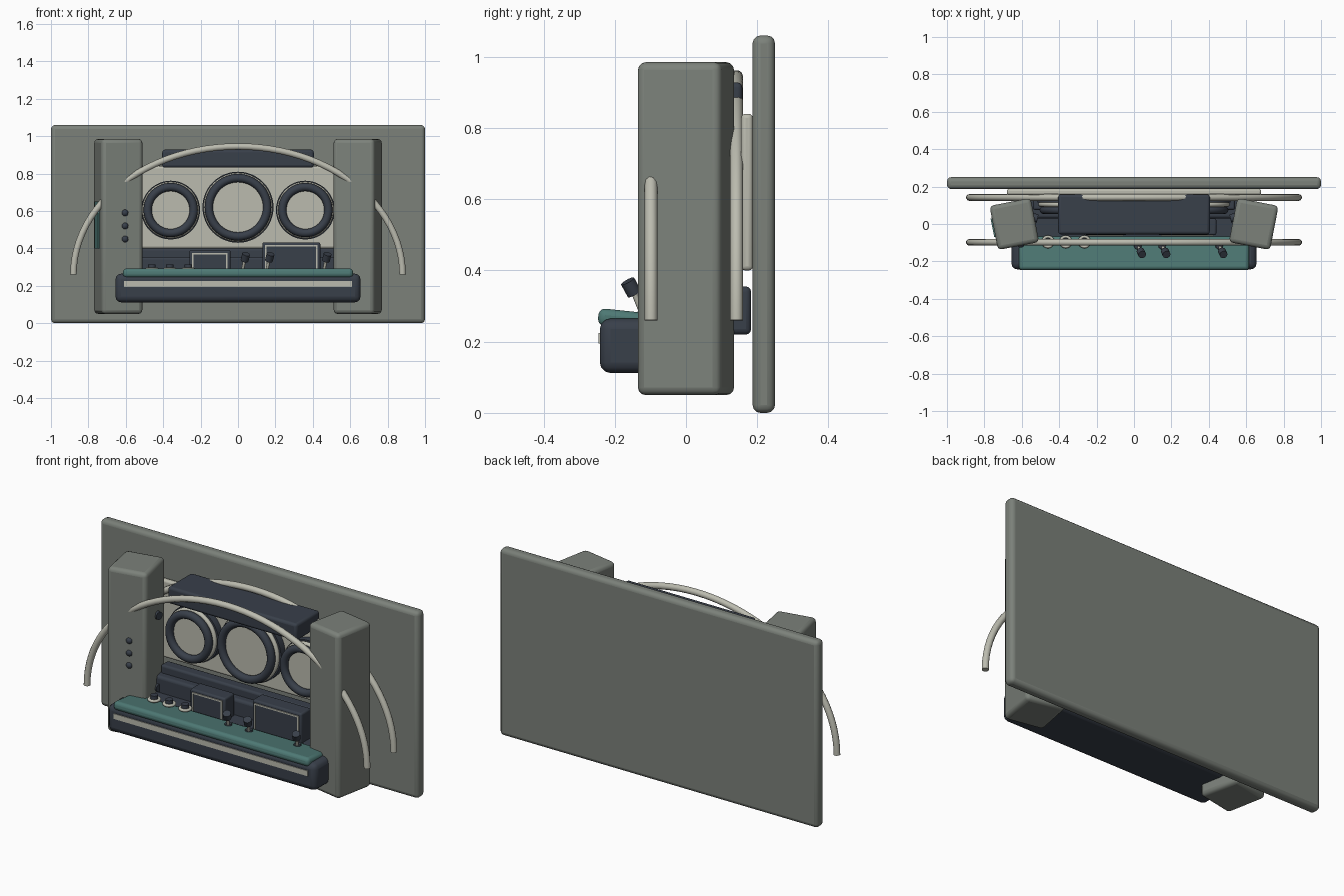
import bpy
from math import radians, cos, sin, pi
from mathutils import Vector

if "Cube" in bpy.data.objects:
    bpy.data.objects.remove(bpy.data.objects["Cube"])


def material(name, rgb):
    m = bpy.data.materials.new(name)
    m.use_nodes = True
    m.diffuse_color = (*rgb, 1)
    m.node_tree.nodes["Principled BSDF"].inputs["Base Color"].default_value = (*rgb, 1)
    return m


GREY = material("warm grey", (0.20, 0.22, 0.195))
BEIGE = material("pale beige", (0.50, 0.50, 0.43))
DARK = material("dark slate", (0.04, 0.05, 0.068))
TEAL = material("muted teal", (0.075, 0.19, 0.175))


def finish(name, mat):
    ob = bpy.context.object
    ob.name = name
    ob.data.materials.append(mat)
    bpy.ops.object.shade_smooth_by_angle(angle=radians(35))
    return ob


def box(name, mat, xs, ys, zs, bevel=0.0, tilt=0.0, turn=0.0):
    """Bevelled box from its extents, rotated about its own centre."""
    spans = (xs, ys, zs)
    bpy.ops.mesh.primitive_cube_add(size=1, location=[(a + b) / 2 for a, b in spans])
    ob = bpy.context.object
    ob.scale = [b - a for a, b in spans]
    bpy.ops.object.transform_apply(location=False, rotation=False, scale=True)
    ob.rotation_euler = (radians(tilt), 0, radians(turn))
    if bevel:
        mod = ob.modifiers.new("rounded edges", 'BEVEL')
        mod.width = bevel
        mod.segments = 3
    return finish(name, mat)


def rod(name, mat, start, end, r, r2=None, sides=24):
    """Cylinder or cone between two points."""
    a, b = Vector(start), Vector(end)
    bpy.ops.mesh.primitive_cone_add(vertices=sides, radius1=r, radius2=r if r2 is None else r2,
                                    depth=(b - a).length, location=(a + b) / 2)
    bpy.context.object.rotation_euler = (b - a).to_track_quat('Z', 'Y').to_euler()
    return finish(name, mat)


def ring(name, mat, centre, r, thick, flat=True):
    """Torus facing the front, or lying level."""
    bpy.ops.mesh.primitive_torus_add(major_radius=r, minor_radius=thick, major_segments=48,
                                     minor_segments=12, location=centre,
                                     rotation=(0 if flat else pi / 2, 0, 0))
    return finish(name, mat)


def hoop(name, y):
    """Half-ellipse tube arching over the whole frame."""
    cu = bpy.data.curves.new(name, 'CURVE')
    cu.dimensions = '3D'
    cu.bevel_depth = 0.018
    cu.bevel_resolution = 3
    cu.use_fill_caps = True
    sp = cu.splines.new('POLY')
    n = 48
    sp.points.add(n)
    for i, p in enumerate(sp.points):
        a = pi * i / n
        p.co = (0.88 * cos(a), y, 0.26 + 0.685 * sin(a), 1)
    sp.use_smooth = True
    cu.materials.append(BEIGE)
    bpy.context.collection.objects.link(bpy.data.objects.new(name, cu))


def gauge(name, x, z, r):
    """Round instrument: drum, pale trim, thick bezel and face."""
    rod(name + "_drum", DARK, (x, 0.17, z), (x, 0.115, z), r, sides=48)
    ring(name + "_trim", BEIGE, (x, 0.105, z), r - 0.018, 0.013, False)
    ring(name + "_bezel", DARK, (x, 0.075, z), r - 0.034, 0.022, False)
    rod(name + "_face", BEIGE, (x, 0.12, z), (x, 0.085, z), r - 0.04, sides=48)


# Back wall and instrument board
box("back_panel", GREY, (-1, 1), (0.187, 0.25), (0, 1.06), 0.022)
box("instrument_board", BEIGE, (-0.68, 0.68), (0.155, 0.188), (0.40, 0.84), 0.012)

# Side pillars, turned slightly toward the middle
for side, s in (("left", 1), ("right", -1)):
    box(side + "_pillar", GREY, (s * 0.64 - 0.112, s * 0.64 + 0.112), (-0.12, 0.12),
        (0.05, 0.985), 0.022, turn=-11 * s)
    for level, z in (("upper", 0.70), ("lower", 0.29)):
        rod(f"{side}_{level}_pillar_knob", DARK, (s * 0.56, 0.04, z), (s * 0.515, 0.03, z), 0.022)

# Buttons and light strip on the right pillar
for i in range(3):
    bpy.ops.mesh.primitive_uv_sphere_add(segments=20, ring_count=12, radius=0.019,
                                         location=(-0.605, -0.108, 0.45 + 0.07 * i))
    finish(f"pillar_button_{i + 1}", DARK)
box("pillar_side_plate", TEAL, (-0.757, -0.749), (-0.07, 0.03), (0.40, 0.65), turn=11)

# Arched tubes
hoop("front_hoop", -0.098)
hoop("rear_hoop", 0.142)

# Hood above the gauges
box("hood", DARK, (-0.405, 0.405), (-0.055, 0.158), (0.832, 0.928), 0.014)

# Gauges
gauge("centre_gauge", 0, 0.62, 0.19)
for side, s in (("left", 1), ("right", -1)):
    gauge(side + "_gauge", s * 0.36, 0.605, 0.157)

# Lower console
box("console", DARK, (-0.655, 0.655), (-0.242, 0.06), (0.112, 0.265), 0.03)
box("console_rear", DARK, (-0.58, 0.58), (0.03, 0.183), (0.22, 0.355), 0.015)
box("console_ledge", DARK, (-0.54, 0.54), (0.075, 0.14), (0.30, 0.40), 0.012)
box("console_shelf", TEAL, (-0.615, 0.615), (-0.247, -0.065), (0.237, 0.285), 0.018, tilt=-6)
box("console_stripe", BEIGE, (-0.61, 0.61), (-0.246, -0.238), (0.195, 0.225))

# Small screens with pale borders
for name, x0, x1, top in (("small", -0.26, -0.04, 0.39), ("large", 0.13, 0.44, 0.432)):
    box(name + "_screen", DARK, (x0, x1), (-0.06, 0.03), (0.25, top), 0.01)
    a, b, c, w = x0 + 0.015, x1 - 0.015, top - 0.015, 0.008
    for part, xs, zs in (("top", (a, b), (c - w, c)), ("left", (b - w, b), (0.25, c)),
                         ("right", (a, a + w), (0.25, c))):
        box(f"{name}_screen_{part}_border", BEIGE, xs, (-0.065, -0.058), zs)

# Rotary knobs on the shelf
for i, x in enumerate((-0.46, -0.365, -0.265)):
    rod(f"rotary_knob_{i + 1}", DARK, (x, -0.095, 0.25), (x, -0.095, 0.315), 0.02)
    ring(f"rotary_collar_{i + 1}", BEIGE, (x, -0.095, 0.29), 0.027, 0.008)

# Levers leaning forward
for i, x in enumerate((0.02, 0.15, 0.455)):
    foot, neck, tip = (x, -0.115, 0.26), (x + 0.015, -0.145, 0.335), (x + 0.024, -0.164, 0.37)
    rod(f"lever_foot_{i + 1}", DARK, foot, (x, -0.117, 0.29), 0.025, 0.018)
    rod(f"lever_shaft_{i + 1}", BEIGE, foot, neck, 0.008, sides=12)
    rod(f"lever_grip_{i + 1}", DARK, neck, tip, 0.021)
